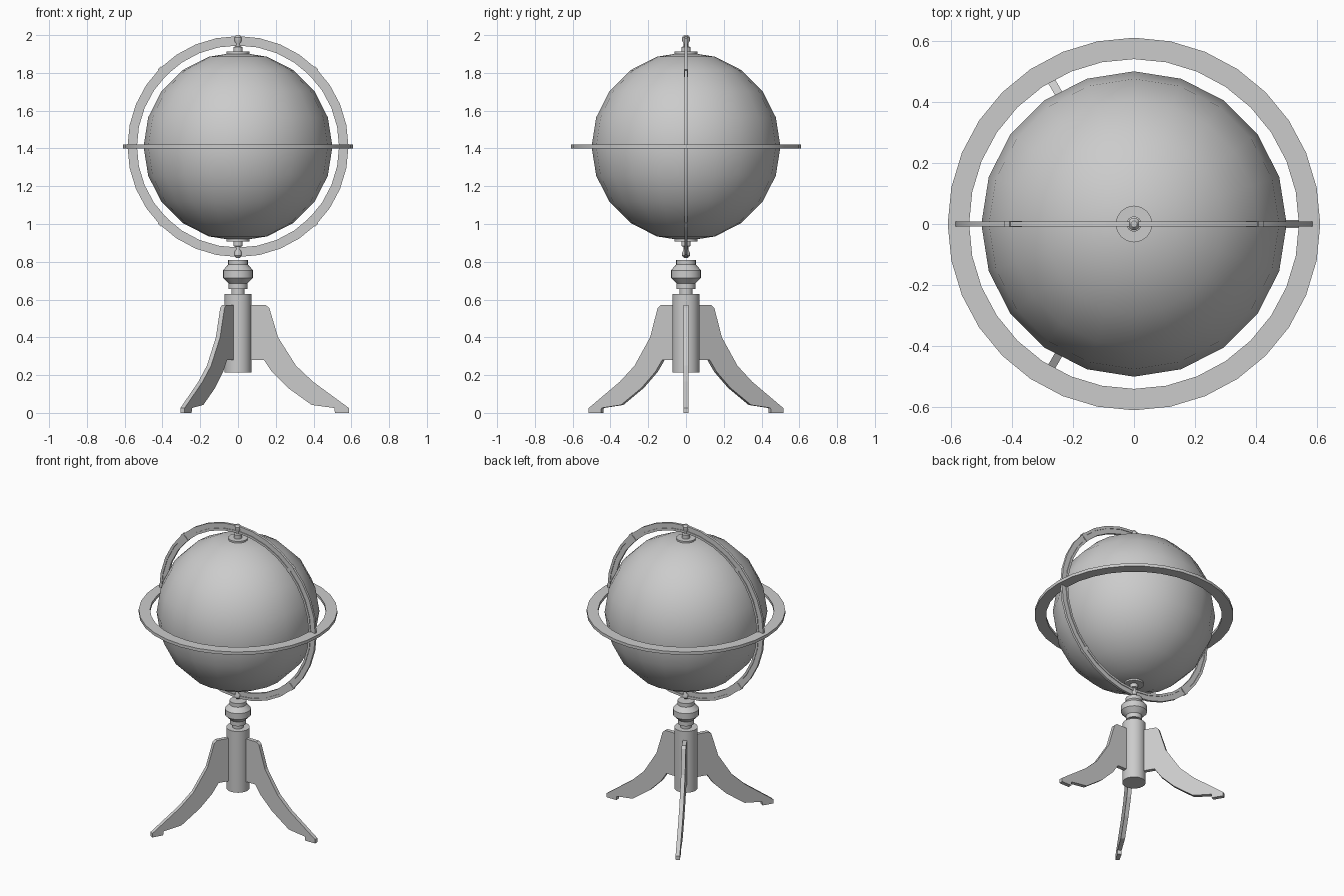
import bpy, bmesh, math
from mathutils import Matrix, Vector

if "Cube" in bpy.data.objects:
    bpy.data.objects.remove(bpy.data.objects["Cube"], do_unlink=True)

GREY = (0.6, 0.6, 0.6, 1)
grey = bpy.data.materials.new("plain grey")
grey.use_nodes = True
grey.diffuse_color = GREY
grey.node_tree.nodes["Principled BSDF"].inputs["Base Color"].default_value = GREY

CENTRE = 1.41


def finish(name, bm, matrix=Matrix(), smooth=True):
    bm.transform(matrix)
    bmesh.ops.recalc_face_normals(bm, faces=bm.faces)
    mesh = bpy.data.meshes.new(name)
    bm.to_mesh(mesh)
    bm.free()
    mesh.materials.append(grey)
    obj = bpy.data.objects.new(name, mesh)
    bpy.context.collection.objects.link(obj)
    if smooth:
        bpy.ops.object.select_all(action="DESELECT")
        obj.select_set(True)
        bpy.context.view_layer.objects.active = obj
        bpy.ops.object.shade_smooth_by_angle(angle=math.radians(30))
    return obj


def lathe(name, profile, sides, closed=False, matrix=Matrix()):
    """Spin (radius, height) points around z; open profiles get end caps."""
    bm = bmesh.new()
    rings = []
    for r, z in profile:
        angles = [math.tau * i / sides for i in range(sides)]
        rings.append([bm.verts.new((r * math.cos(a), r * math.sin(a), z)) for a in angles])
    pairs = list(zip(rings, rings[1:]))
    if closed:
        pairs.append((rings[-1], rings[0]))
    else:
        bm.faces.new(rings[0])
        bm.faces.new(rings[-1])
    for low, high in pairs:
        for i in range(sides):
            j = (i + 1) % sides
            bm.faces.new((low[i], low[j], high[j], high[i]))
    return finish(name, bm, matrix)


# Globe
bm = bmesh.new()
bmesh.ops.create_uvsphere(bm, u_segments=20, v_segments=10, radius=0.5)
finish("globe", bm, Matrix.Translation((0, 0, CENTRE)))

# Flat horizon ring
lathe("horizon_ring", [(0.54, -0.01), (0.61, -0.01), (0.61, 0.01), (0.54, 0.01)],
      32, True, Matrix.Translation((0, 0, CENTRE)))

# Upright ring with a shallow groove on both faces
half = [(0.535, 0.008), (0.55, 0.008), (0.55, 0.004),
        (0.568, 0.004), (0.568, 0.008), (0.585, 0.008)]
section = half + [(r, -h) for r, h in reversed(half)]
lathe("meridian_ring", section, 32, True,
      Matrix.Translation((0, 0, CENTRE)) @ Matrix.Rotation(math.pi / 2, 4, "X"))

# Clips on the upright ring
for i in range(4):
    bm = bmesh.new()
    bmesh.ops.create_cube(bm, size=1)
    turn = Matrix.Rotation(math.radians(45 + 90 * i), 4, "Y")
    finish(f"ring_clip_{i + 1}", bm, Matrix.Translation((0, 0, CENTRE)) @ turn
           @ Matrix.Translation((0.56, 0, 0)) @ Matrix.Diagonal((0.056, 0.02, 0.025, 1)), False)

# Pivots at both poles
pivot = [(0.06, 0.485), (0.06, 0.502), (0.025, 0.502), (0.025, 0.527), (0.012, 0.53),
         (0.012, 0.545), (0.02, 0.56), (0.02, 0.578), (0.01, 0.59)]
for name, sign in (("top_pivot", 1), ("bottom_pivot", -1)):
    lathe(name, [(r, sign * z) for r, z in pivot], 16,
          matrix=Matrix.Translation((0, 0, CENTRE)))

# Turned post
lathe("post", [(0.072, 0.215), (0.072, 0.63), (0.035, 0.63), (0.035, 0.655),
               (0.05, 0.655), (0.05, 0.685), (0.08, 0.715), (0.08, 0.755),
               (0.052, 0.785), (0.052, 0.81)], 20)

# Three curved legs
leg = [(0.06, 0.57), (0.148, 0.57), (0.166, 0.555), (0.212, 0.4), (0.307, 0.25),
       (0.397, 0.165), (0.587, 0.026), (0.587, 0), (0.513, 0), (0.51, 0.026),
       (0.39, 0.042), (0.265, 0.132), (0.18, 0.217), (0.138, 0.28), (0.06, 0.28)]
for i, name in enumerate(("left_leg", "back_right_leg", "front_right_leg")):
    bm = bmesh.new()
    face = bm.faces.new([bm.verts.new((x, -0.013, z)) for x, z in leg])
    grown = bmesh.ops.extrude_face_region(bm, geom=[face])["geom"]
    moved = [v for v in grown if isinstance(v, bmesh.types.BMVert)]
    bmesh.ops.translate(bm, vec=Vector((0, 0.026, 0)), verts=moved)
    finish(name, bm, Matrix.Rotation(math.tau * i / 3, 4, "Z"), False)
